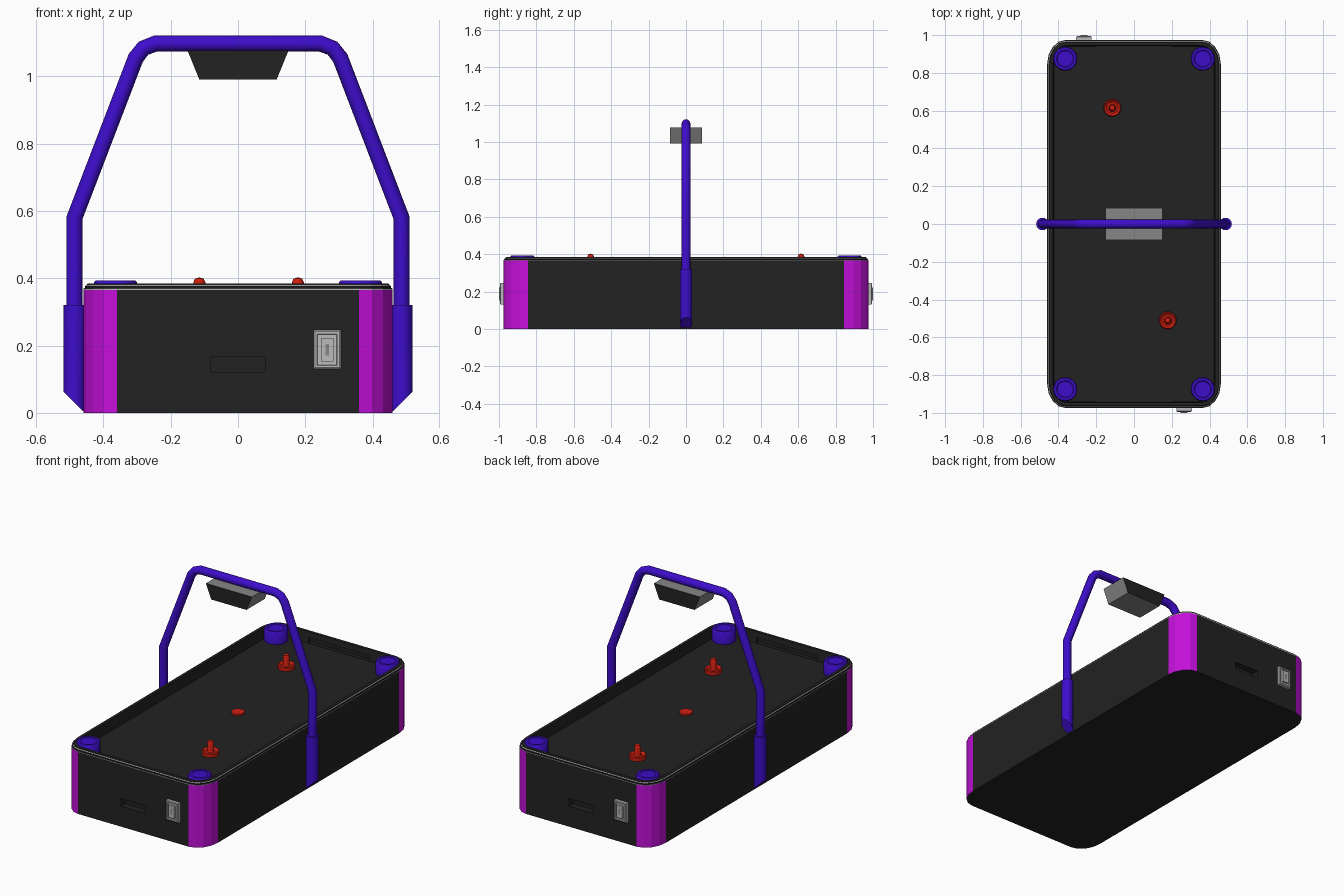
import bpy, bmesh, math
from mathutils import Matrix

if "Cube" in bpy.data.objects:
    bpy.data.objects.remove(bpy.data.objects["Cube"])


def material(name, rgb):
    m = bpy.data.materials.new(name)
    m.diffuse_color = (*rgb, 1)
    m.use_nodes = True
    m.node_tree.nodes["Principled BSDF"].inputs["Base Color"].default_value = m.diffuse_color
    return m


BLACK = material("black", (0.016, 0.016, 0.016))
MAGENTA = material("magenta", (0.55, 0.005, 0.70))
BLUE = material("blue", (0.048, 0.004, 0.60))
RED = material("red", (0.65, 0.014, 0.005))
GREY = material("mid_grey", (0.24, 0.24, 0.24))
SILVER = material("light_grey", (0.50, 0.50, 0.50))


def finish(name, bm, mats, smooth=False):
    bmesh.ops.recalc_face_normals(bm, faces=bm.faces)
    me = bpy.data.meshes.new(name)
    bm.to_mesh(me)
    bm.free()
    ob = bpy.data.objects.new(name, me)
    bpy.context.collection.objects.link(ob)
    for m in mats:
        me.materials.append(m)
    if smooth:
        select(ob)
        bpy.ops.object.shade_smooth_by_angle(angle=math.radians(40))
    return ob


def select(ob):
    bpy.ops.object.select_all(action='DESELECT')
    ob.select_set(True)
    bpy.context.view_layer.objects.active = ob


def box(name, centre, size, mats):
    bm = bmesh.new()
    bmesh.ops.create_cube(bm, size=1, matrix=Matrix.Translation(centre) @ Matrix.Diagonal((*size, 1)))
    return finish(name, bm, mats)


def lathe(name, profile, x, y, mat, n=20):
    bm = bmesh.new()
    vs = [bm.verts.new((x + r, y, z)) for r, z in profile]
    edges = [bm.edges.new(p) for p in zip(vs, vs[1:])]
    bmesh.ops.spin(bm, geom=vs + edges, cent=(x, y, 0), axis=(0, 0, 1), angle=2 * math.pi, steps=n)
    bmesh.ops.remove_doubles(bm, verts=bm.verts, dist=1e-5)
    return finish(name, bm, [mat], True)


def rounded_ring(bm, inset, z, n=4):
    hx, hy = 0.46, 0.975
    rx, ry = 0.10, 0.13
    ring = []
    for q, (sx, sy) in enumerate(((1, 1), (-1, 1), (-1, -1), (1, -1))):
        for k in range(n + 1):
            a = math.pi / 2 * (q + k / n)
            ring.append(bm.verts.new((sx * (hx - rx) + (rx - inset) * math.cos(a),
                                      sy * (hy - ry) + (ry - inset) * math.sin(a), z)))
    return ring


# Table body: stacked rounded rings, from floor up over the rim and down to the playing field
levels = [(0, 0), (0, 0.366), (0, 0.370), (0.005, 0.371), (0.005, 0.377),
          (0.008, 0.380), (0.013, 0.384), (0.030, 0.384), (0.036, 0.32)]
bm = bmesh.new()
rings = [rounded_ring(bm, i, z) for i, z in levels]
bm.faces.new(rings[0])
bm.faces.new(rings[-1])
for b, (lo, hi) in enumerate(zip(rings, rings[1:])):
    for i in range(20):
        j = (i + 1) % 20
        f = bm.faces.new((lo[i], lo[j], hi[j], hi[i]))
        if b == 0 and i % 5 != 4:
            f.material_index = 1      # corner columns
        elif b in (1, 4):
            f.material_index = 2      # bright trim lines
body = finish("table_body", bm, [BLACK, MAGENTA, SILVER])

# Puck return slots outside and goal slots inside
for s in (-1, 1):
    for name, c, size in (("return_cutter", (0, s * 0.975, 0.143), (0.16, 0.08, 0.045)),
                          ("goal_cutter", (0, s * 0.935, 0.337), (0.40, 0.05, 0.03))):
        cutter = box(name, c, size, [BLACK])
        mod = body.modifiers.new(name, 'BOOLEAN')
        mod.operation, mod.object, mod.solver = 'DIFFERENCE', cutter, 'EXACT'
        select(body)
        bpy.ops.object.modifier_apply(modifier=name)
        bpy.data.objects.remove(cutter)

# Coin panels, one at each end
for s, side in ((1, "front"), (-1, "back")):
    x = s * 0.265
    bm = bmesh.new()
    bmesh.ops.create_cube(bm, size=1, matrix=Matrix.Translation((x, -s * 0.980, 0.188))
                          @ Matrix.Diagonal((0.082, 0.022, 0.116, 1)))
    bm.faces.ensure_lookup_table()
    face = max(bm.faces, key=lambda f: -s * f.calc_center_median().y)
    bmesh.ops.inset_region(bm, faces=[face], thickness=0.006, depth=0.003)
    bmesh.ops.inset_region(bm, faces=[face], thickness=0.010, depth=0.0)
    bmesh.ops.inset_region(bm, faces=[face], thickness=0.002, depth=-0.006)
    finish(side + "_coin_panel", bm, [SILVER])
    box(side + "_coin_door", (x, -s * 0.992, 0.188), (0.038, 0.016, 0.070), [SILVER])
    box(side + "_coin_slot", (x, -s * 1.000, 0.188), (0.011, 0.002, 0.034), [GREY])

# Corner posts on the playing field
for sx in (-1, 1):
    for sy in (-1, 1):
        lathe("corner_post", [(0, 0.318), (0.064, 0.318), (0.064, 0.388), (0.059, 0.394),
                              (0.046, 0.394), (0.042, 0.390), (0, 0.390)],
              sx * 0.364, sy * 0.875, BLUE)

# Strikers and puck
for x, y in ((-0.115, 0.615), (0.178, -0.51)):
    lathe("striker", [(0, 0.319), (0.046, 0.319), (0.047, 0.340), (0.042, 0.345), (0.036, 0.340),
                      (0.030, 0.334), (0.020, 0.337), (0.017, 0.350), (0.018, 0.388),
                      (0.013, 0.399), (0, 0.403)], x, y, RED)
lathe("puck", [(0, 0.319), (0.036, 0.319), (0.036, 0.329), (0, 0.329)], 0, 0, RED)

# Overhead arch
half = [(0.486, 0.30), (0.486, 0.58), (0.304, 1.055), (0.281, 1.084), (0.245, 1.098)]
path = half + [(-x, z) for x, z in reversed(half)]
cu = bpy.data.curves.new("overhead_arch", 'CURVE')
cu.dimensions = '3D'
cu.bevel_depth, cu.bevel_resolution, cu.use_fill_caps = 0.024, 4, True
sp = cu.splines.new('POLY')
sp.points.add(len(path) - 1)
for p, (x, z) in zip(sp.points, path):
    p.co = (x, 0, z, 1)
arch = bpy.data.objects.new("overhead_arch", cu)
bpy.context.collection.objects.link(arch)
cu.materials.append(BLUE)
select(arch)
bpy.ops.object.convert(target='MESH')
bpy.ops.object.shade_smooth_by_angle(angle=math.radians(35))

# Arch sleeves, cut off at a slant towards the table foot
for s in (-1, 1):
    bm = bmesh.new()
    bmesh.ops.create_cone(bm, cap_ends=True, segments=16, radius1=0.033, radius2=0.033, depth=0.26,
                          matrix=Matrix.Translation((s * 0.485, 0, 0.19)))
    for v in bm.verts:
        if v.co.z < 0.1:
            v.co.z = max(0.003, 0.062 - (0.518 - abs(v.co.x)))
    finish("arch_sleeve", bm, [BLUE], True)

# Hanging score lamp: tapered box, dark display faces on front and back
bm = bmesh.new()
bmesh.ops.create_cube(bm, size=1, matrix=Matrix.Translation((0, 0, 1.034)) @ Matrix.Diagonal((0.30, 0.17, 0.086, 1)))
for v in bm.verts:
    if v.co.z < 1.03:
        v.co.x *= 0.115 / 0.15
bm.normal_update()
for f in bm.faces:
    f.material_index = 1 if abs(f.normal.y) > 0.9 else 0
finish("score_lamp", bm, [GREY, BLACK])
